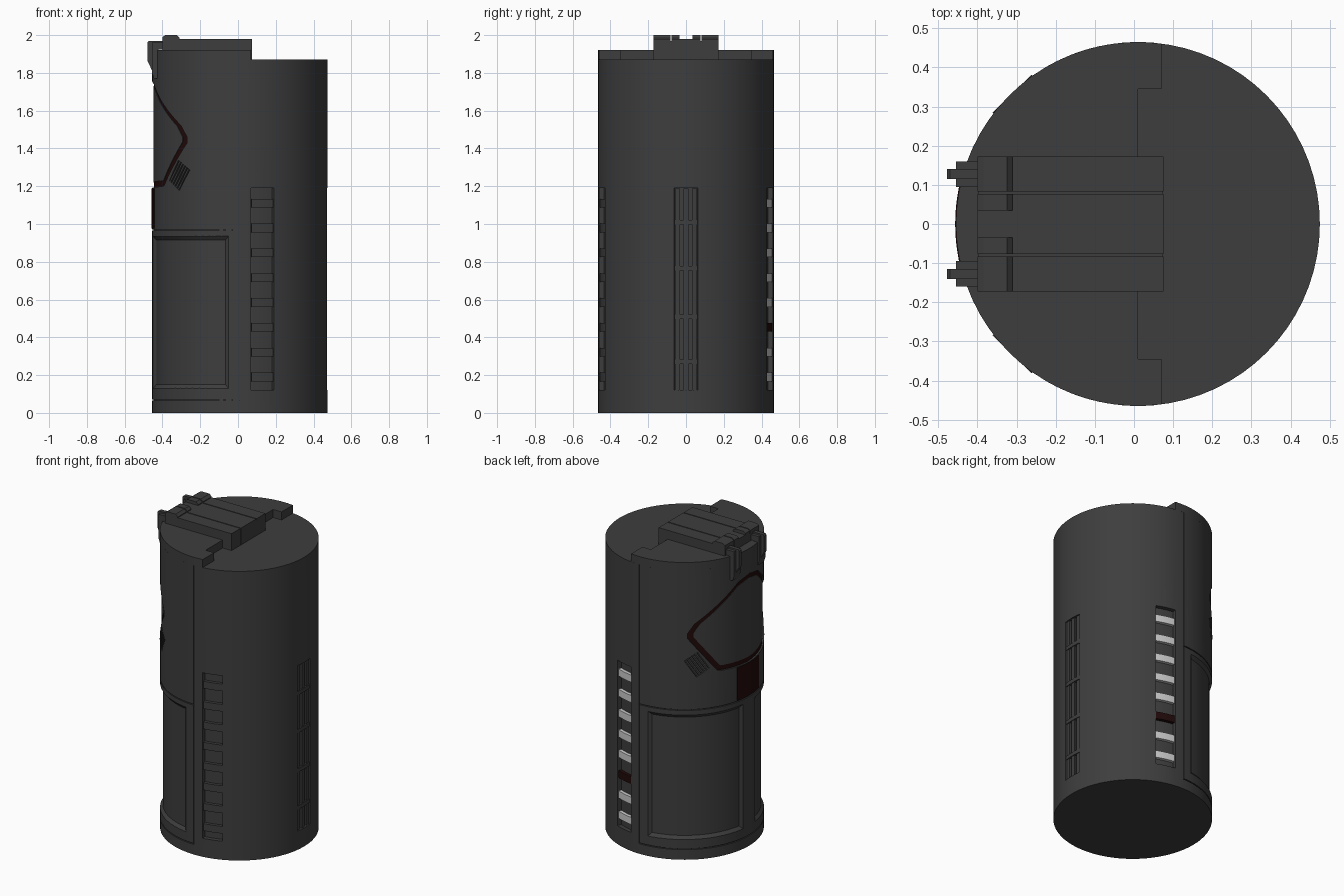
import bpy, bmesh, math
from mathutils import Matrix, Vector

if "Cube" in bpy.data.objects:
    bpy.data.objects.remove(bpy.data.objects["Cube"])

CX, R = 0.01, 0.465          # axis position and radius of the drum


def mat(name, c):
    m = bpy.data.materials.new(name)
    m.diffuse_color = (*c, 1)
    m.use_nodes = True
    m.node_tree.nodes["Principled BSDF"].inputs["Base Color"].default_value = m.diffuse_color
    return m


GREY = mat("dark_grey", (0.048, 0.048, 0.048))
RED = mat("dark_red", (0.016, 0.003, 0.003))
WHITE = mat("light_grey", (0.6, 0.6, 0.6))


def finish(name, bm, m=GREY):
    bmesh.ops.recalc_face_normals(bm, faces=bm.faces)
    me = bpy.data.meshes.new(name)
    bm.to_mesh(me)
    bm.free()
    me.materials.append(m)
    ob = bpy.data.objects.new(name, me)
    bpy.context.collection.objects.link(ob)
    return ob


def pt(deg, r, z):
    """Point on the drum: 0 degrees is the face side (-x), +90 is the back."""
    a = math.radians(deg)
    return Vector((CX - r * math.cos(a), r * math.sin(a), z))


def lerp(tab, a):
    a = abs(a)
    for (a0, z0), (a1, z1) in zip(tab, tab[1:]):
        if a <= a1:
            return z0 + (z1 - z0) * (a - a0) / (a1 - a0)
    return tab[-1][1]


def wedge(name, a0, a1, lo, hi, r0, r1, m=GREY, inset=0.0):
    """Curved slab; lo/hi are heights or (angle, height) tables; inner side can be inset."""
    n = max(2, int(abs(a1 - a0) / 2.5))
    zl = (lambda a: lerp(lo, a)) if isinstance(lo, list) else (lambda a: lo)
    zh = (lambda a: lerp(hi, a)) if isinstance(hi, list) else (lambda a: hi)
    da = math.degrees(inset / R)
    bm = bmesh.new()
    rings = []
    for i in range(n + 1):
        a = a0 + (a1 - a0) * i / n
        b = a0 + da + (a1 - a0 - 2 * da) * i / n
        rings.append([bm.verts.new(p) for p in (
            pt(a, r1, zl(a)), pt(a, r1, zh(a)),
            pt(b, r0, zh(a) - inset), pt(b, r0, zl(a) + inset))])
    for p, q in zip(rings, rings[1:]):
        for k in range(4):
            bm.faces.new((p[k], p[(k + 1) % 4], q[(k + 1) % 4], q[k]))
    bm.faces.new(rings[0])
    bm.faces.new(rings[-1])
    return finish(name, bm, m)


def box(name, lo, hi, mtx=Matrix()):
    bm = bmesh.new()
    lo, hi = Vector(lo), Vector(hi)
    t = Matrix.Translation((lo + hi) / 2) @ Matrix.Diagonal((*(hi - lo), 1))
    bmesh.ops.create_cube(bm, size=1, matrix=mtx @ t)
    return finish(name, bm)


def prism(name, pts, direction):
    """Extrude a closed outline of 3D points."""
    bm = bmesh.new()
    f = bm.faces.new([bm.verts.new(p) for p in pts])
    g = bmesh.ops.extrude_face_region(bm, geom=[f])
    bmesh.ops.translate(bm, vec=direction,
                        verts=[v for v in g["geom"] if isinstance(v, bmesh.types.BMVert)])
    return finish(name, bm)


def xz(name, prof, y0, y1):
    return prism(name, [(x, y0, z) for x, z in prof], (0, y1 - y0, 0))


# drum
bm = bmesh.new()
bmesh.ops.create_cone(bm, cap_ends=True, segments=72, radius1=R, radius2=R, depth=1.87,
                      matrix=Matrix.Translation((CX, 0, 0.935)))
drum = finish("drum", bm)

cutters = []
# seams round the doors
for s in (1, -1):
    cutters.append(wedge("cut", 89.5 * s, 90.3 * s, 0.065, 1.9, 0.457, 0.5))
for z in (0.065, 0.965):
    cutters.append(wedge("cut", -90, 90, z, z + 0.006, 0.457, 0.5))

# visor recess, red outline and raised visor
out_hi = [(0, 1.76), (12, 1.74), (48, 1.52), (53, 1.46)]
out_lo = [(0, 1.19), (30, 1.2), (53, 1.43)]
in_hi = [(0, 1.73), (12, 1.71), (44, 1.515), (48.5, 1.46)]
in_lo = [(0, 1.22), (28, 1.23), (48.5, 1.435)]
cutters.append(wedge("cut", -53, 53, out_lo, out_hi, 0.452, 0.5))
wedge("visor_outline", -53, 53, out_lo, out_hi, 0.44, 0.455, RED)
wedge("visor", -48.5, 48.5, in_lo, in_hi, 0.44, 0.458)
wedge("chin_plate", -13.6, 13.6, 0.975, 1.188, 0.46, 0.467, RED)

for s, side in ((1, "back"), (-1, "front")):
    # sunken lower door panel
    cutters.append(wedge("cut", *((5, 85) if s > 0 else (-85, -5)), 0.11, 0.955,
                         0.449, 0.481, inset=0.04))
    # side slot with indicator blocks
    a0, a1 = sorted((97.4 * s, 112.8 * s))
    cutters.append(wedge("cut", a0, a1, 0.12, 1.19, 0.438, 0.5))
    for i in range(8):
        z = 0.19 + 0.1315 * i
        m = GREY if s < 0 else (RED if i == 2 else WHITE)
        wedge(side + "_indicator", a0 + 0.3, a1 - 0.3, z - 0.023, z + 0.023, 0.43, 0.459, m)
    # tilted cheek vent
    c = pt(46 * s, R, 1.258)
    nrm = (c - Vector((CX, 0, c.z))).normalized()
    tan = Vector((0, 0, 1)).cross(nrm) * -s      # pointing away from the face
    u = (tan * 0.074 + Vector((0, 0, 0.11))).normalized()
    v = nrm.cross(u)
    mtx = Matrix((u, v, nrm)).transposed().to_4x4()
    mtx.translation = c
    cutters.append(box("cut", (-0.065, -0.047, -0.014), (0.065, 0.047, 0.03), mtx))
    for i in range(5):
        y = -0.036 + 0.018 * i
        box(side + "_vent_slat", (-0.064, y - 0.005, -0.018), (0.064, y + 0.005, -0.002), mtx)

# long grille on the right side
cutters.append(wedge("cut", 172.2, 187.8, 0.12, 1.19, 0.443, 0.5))
for a in (174.4, 180, 185.6):
    wedge("grille_bar", a - 1.6, a + 1.6, 0.121, 1.189, 0.435, 0.457)
for z in (0.27, 0.51, 0.765, 1.01):
    wedge("grille_crossbar", 172.3, 187.7, z - 0.012, z + 0.012, 0.435, 0.462)

# cut the drum
bpy.context.view_layer.objects.active = drum
for c in cutters:
    c.hide_render = True
    md = drum.modifiers.new("cut", "BOOLEAN")
    md.operation, md.solver, md.object = "DIFFERENCE", "EXACT", c
    bpy.ops.object.modifier_apply(modifier=md.name)
    bpy.data.objects.remove(c)

# stepped top plate over the face half
edge = math.degrees(math.acos(-0.06 / R))
rim = [pt(-edge + 2 * edge * i / 40, R, 1.87) for i in range(41)]
step = [(0.07, 0.345, 1.87), (0.01, 0.345, 1.87), (0.01, -0.345, 1.87), (0.07, -0.345, 1.87)]
prism("top_plate", rim + step, (0, 0, 0.052))

# hinge block with grooves
box("hinge_base", (-0.398, -0.17, 1.871), (0.073, 0.17, 1.97))
box("hinge_centre", (-0.4, -0.077, 1.871), (0.075, 0.077, 1.98))
for s in (1, -1):
    box("hinge_side", (-0.4, min(0.083 * s, 0.173 * s), 1.871),
        (0.075, max(0.083 * s, 0.173 * s), 1.98))
    # raised caps
    cap = [(-0.4, 1.96), (-0.4, 1.99), (-0.385, 2.0), (-0.325, 2.0), (-0.31, 1.985), (-0.31, 1.96)]
    xz("cap_outer", cap, 0.083 * s, 0.173 * s)
    xz("cap_inner", cap, 0.035 * s, 0.077 * s)
    # clips hanging over the rim
    xz("clip", [(-0.39, 1.96), (-0.455, 1.96), (-0.455, 1.8), (-0.445, 1.77), (-0.42, 1.77),
                (-0.42, 1.925), (-0.39, 1.925)], 0.095 * s, 0.16 * s)
    xz("clip_rib", [(-0.39, 1.97), (-0.47, 1.97), (-0.478, 1.962), (-0.478, 1.86),
                    (-0.456, 1.815), (-0.43, 1.815), (-0.43, 1.93), (-0.39, 1.93)],
       0.115 * s, 0.14 * s)

# smooth curved sides, keep edges sharp
bpy.ops.object.select_all(action="SELECT")
bpy.context.view_layer.objects.active = drum
bpy.ops.object.shade_smooth_by_angle(angle=math.radians(25))
